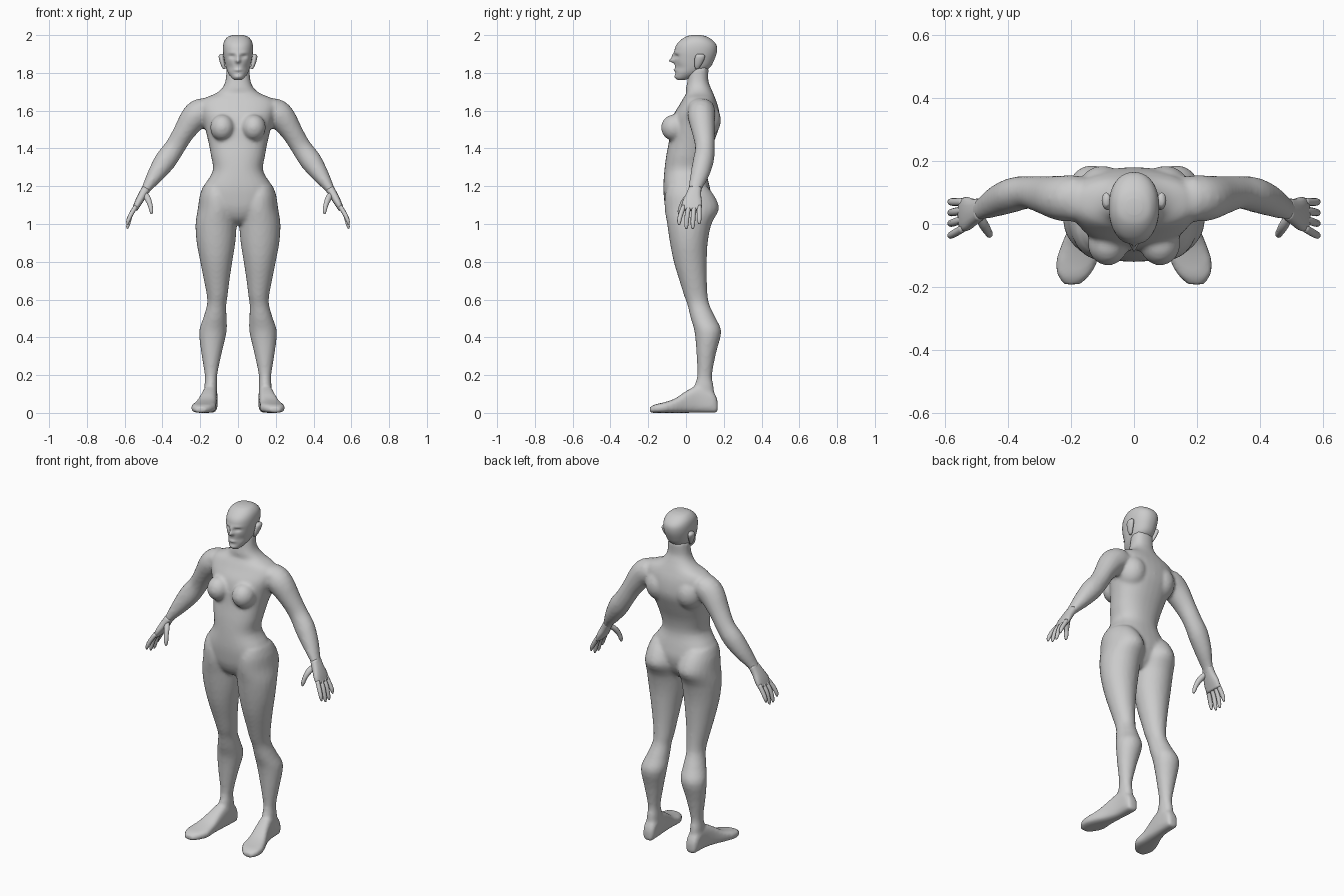
import bpy, bmesh, math
from mathutils import Vector

skin = bpy.data.materials.new("plain grey")
skin.diffuse_color = (0.6, 0.6, 0.6, 1)


def smooth_rows(rows, k):
    """Catmull-Rom interpolation between rows of numbers."""
    out = []
    for i in range(len(rows) - 1):
        a, b, c, d = (rows[max(0, min(j, len(rows) - 1))] for j in range(i - 1, i + 3))
        for s in range(k):
            t = s / k
            out.append([q + 0.5 * t * (r - p + t * (2*p - 5*q + 4*r - e + t * (3*(q - r) + e - p)))
                        for p, q, r, e in zip(a, b, c, d)])
    return out + [list(rows[-1])]


def loft(bm, rings, n=24, p=2.0):
    """Skin rings of (centre, u, v); p above 2 makes the section boxier."""
    loops = []
    for c, u, v in rings:
        loop = []
        for i in range(n):
            a = 2 * math.pi * i / n
            ca, sa = math.cos(a), math.sin(a)
            co = c + u * math.copysign(abs(ca) ** (2 / p), ca) + v * math.copysign(abs(sa) ** (2 / p), sa)
            loop.append(bm.verts.new(co))
        loops.append(loop)
    for a, b in zip(loops, loops[1:]):
        for i in range(n):
            bm.faces.new((a[i], a[(i + 1) % n], b[(i + 1) % n], b[i]))
    bm.faces.new(loops[0])
    bm.faces.new(loops[-1])


def level(bm, rows, s=1, k=3, n=24, p=2.0):
    """Horizontal sections: z, x0, x1, y0, y1."""
    loft(bm, [(Vector((s * (x0 + x1) / 2, (y0 + y1) / 2, z)), Vector((s * (x1 - x0) / 2, 0, 0)),
               Vector((0, (y1 - y0) / 2, 0))) for z, x0, x1, y0, y1 in smooth_rows(rows, k)], n, p)


def limb(bm, rows, s=1, k=3, n=16, p=2.0):
    """Sections across a path: x, y, z, radius across, radius along y."""
    rows = smooth_rows(rows, k)
    rings = []
    for i, (x, y, z, r, ry) in enumerate(rows):
        a, b = rows[max(i - 1, 0)], rows[min(i + 1, len(rows) - 1)]
        d = Vector((s * (b[0] - a[0]), 0, b[2] - a[2])).normalized()
        rings.append((Vector((s * x, y, z)), Vector((0, ry, 0)), Vector((-d.z, 0, d.x)) * r))
    loft(bm, rings, n, p)


def ball(bm, centre, radii):
    made = bmesh.ops.create_uvsphere(bm, u_segments=24, v_segments=16, radius=1)["verts"]
    for v in made:
        v.co = Vector([c + r * q for c, r, q in zip(centre, radii, v.co)])


def finish(bm, name):
    bmesh.ops.recalc_face_normals(bm, faces=bm.faces)
    for f in bm.faces:
        f.smooth = True
    me = bpy.data.meshes.new(name)
    bm.to_mesh(me)
    bm.free()
    me.materials.append(skin)
    ob = bpy.data.objects.new(name, me)
    bpy.context.collection.objects.link(ob)
    return ob


# Torso and neck: z, half width, front y, back y
body = bmesh.new()
torso = [(1.00, .05, -.05, .07), (1.03, .11, -.085, .10), (1.08, .17, -.108, .125), (1.14, .198, -.117, .135),
         (1.20, .182, -.12, .125), (1.28, .133, -.115, .108), (1.36, .143, -.105, .12), (1.44, .158, -.09, .15),
         (1.52, .178, -.08, .178), (1.58, .195, -.065, .178), (1.63, .205, -.035, .168), (1.665, .18, -.015, .155),
         (1.69, .12, 0, .145), (1.72, .083, .0, .132), (1.76, .066, .008, .118), (1.83, .06, .015, .12)]
level(body, [(z, -w, w, a, b) for z, w, a, b in torso], n=32, p=2.3)

leg = [(1.20, .05, .185, -.095, .11), (1.15, .02, .203, -.112, .15), (1.08, .004, .213, -.113, .175),
       (1.0, .006, .225, -.1, .135), (.9, .014, .219, -.085, .115), (.8, .03, .2, -.065, .11),
       (.7, .045, .18, -.035, .11), (.62, .055, .165, -.01, .115), (.57, .062, .165, .008, .125),
       (.5, .06, .185, .025, .158), (.43, .06, .206, .045, .187), (.32, .085, .195, .055, .16),
       (.2, .11, .176, .06, .138), (.14, .11, .178, .045, .147), (.05, .11, .178, .05, .155)]
# Foot: y, centre x, half width, top z
foot = [(.168, .143, .025, .06), (.145, .144, .036, .11), (.07, .147, .038, .145), (.0, .158, .045, .115),
        (-.06, .172, .056, .075), (-.12, .182, .066, .055), (-.165, .192, .05, .045), (-.192, .197, .025, .03)]
arm = [(.13, .085, 1.60, .05, .06), (.19, .082, 1.595, .072, .073), (.235, .082, 1.56, .072, .072),
       (.29, .092, 1.48, .057, .06), (.335, .1, 1.405, .054, .052), (.385, .092, 1.335, .058, .056),
       (.44, .072, 1.255, .044, .05), (.487, .048, 1.185, .025, .036), (.505, .04, 1.15, .022, .036)]
for s in (1, -1):
    level(body, leg, s)
    loft(body, [(Vector((s * x, y, h / 2)), Vector((s * w, 0, 0)), Vector((0, 0, h / 2)))
                for y, x, w, h in smooth_rows(foot, 3)], 24, 3.0)
    limb(body, arm, s)
    ball(body, (s * .083, -.062, 1.51), (.064, .07, .07))        # breast
    ball(body, (s * .10, .09, 1.55), (.085, .095, .10))          # shoulder blade
    ball(body, (s * .19, .08, 1.615), (.055, .07, .05))          # shoulder cap
ob = finish(body, "body")
rm = ob.modifiers.new("merge", 'REMESH')
rm.mode, rm.voxel_size, rm.use_smooth_shade = 'VOXEL', 0.01, True
sm = ob.modifiers.new("soften", 'SMOOTH')
sm.factor, sm.iterations = 0.5, 5

# Hands: palm, four fingers and a thumb
palm = [(.485, .048, 1.19, .022, .034), (.508, .038, 1.15, .022, .042), (.53, .032, 1.11, .019, .054),
        (.547, .03, 1.075, .014, .052)]
fingers = [(-.012, -.036, .995), (.016, .002, .975), (.044, .036, .975), (.07, .07, 1.0)]
thumb = [(.497, .03, 1.165, .014, .016), (.478, .0, 1.135, .017, .018), (.465, -.022, 1.1, .013, .014),
         (.459, -.032, 1.07, .011, .012), (.458, -.035, 1.052, .005, .006)]
for s, side in ((1, "left"), (-1, "right")):
    hand = bmesh.new()
    limb(hand, palm, s, p=2.6)
    for y0, y1, z1 in fingers:
        mid = (y0 + y1 * 2) / 3
        limb(hand, [(.54, y0, 1.095, .012, .013), (.567, mid, 1.05, .012, .013),
                    (.582, y1, z1 + .02, .01, .011), (.586, y1, z1, .004, .005)], s, n=10)
    limb(hand, thumb, s, n=10)
    finish(hand, side + "_hand")

# Head: z, half width, front y, back y, then face features pushed along y
head = bmesh.new()
skull = [(1.763, .02, -.045, -.005), (1.775, .034, -.054, .03), (1.80, .052, -.056, .085), (1.83, .064, -.058, .128),
         (1.87, .073, -.061, .15), (1.91, .079, -.062, .163), (1.945, .079, -.053, .162),
         (1.972, .071, -.03, .142), (1.992, .052, .0, .11), (2.0, .025, .03, .08)]
level(head, [(z, -w, w, a, b) for z, w, a, b in skull], k=5, n=64, p=2.2)
features = [(0, 1.864, .011, .010, -.028), (0, 1.885, .009, .018, -.014), (0, 1.815, .02, .007, -.009),
            (0, 1.78, .02, .01, -.006), (.032, 1.888, .016, .009, .013), (.032, 1.906, .022, .006, -.004),
            (.045, 1.83, .018, .02, .006)]
for v in head.verts:
    if v.co.y < .02:
        v.co.y += sum(d * math.exp(-((abs(v.co.x) - x) / w) ** 2 - ((v.co.z - z) / h) ** 2)
                      for x, z, w, h, d in features)
# Ears
for s in (1, -1):
    level(head, [(1.82, .066, .078, .05, .066), (1.84, .068, .09, .044, .08), (1.87, .072, .1, .045, .096),
                 (1.89, .074, .102, .05, .1), (1.9, .076, .094, .06, .09)], s, n=16)
finish(head, "head")
